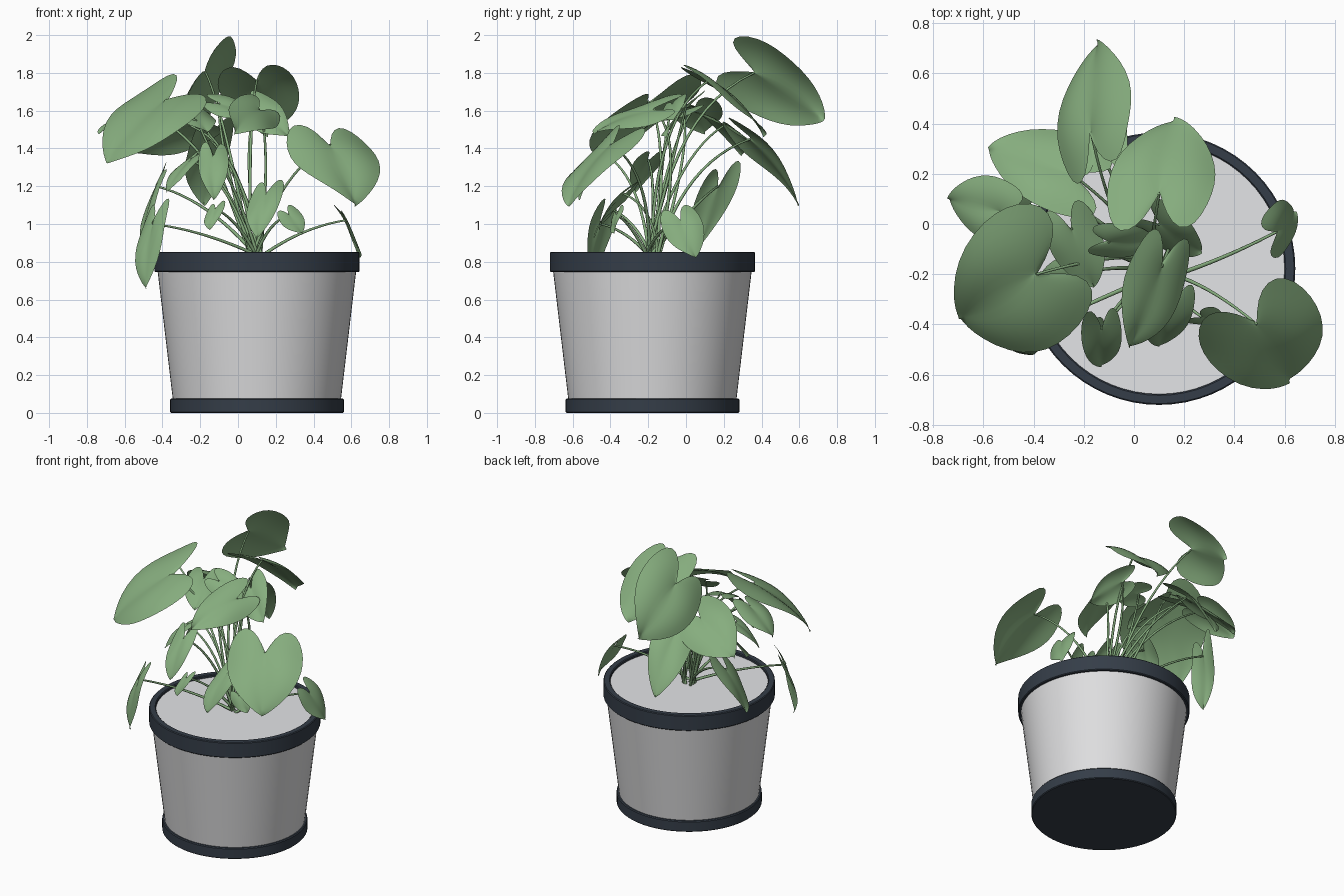
import bpy
import bmesh
import math
import random
from mathutils import Vector

random.seed(4)
if "Cube" in bpy.data.objects:
    bpy.data.objects.remove(bpy.data.objects["Cube"])


def make_material(name, color):
    mat = bpy.data.materials.new(name)
    mat.use_nodes = True
    rgba = (*color, 1)
    mat.diffuse_color = rgba
    mat.node_tree.nodes["Principled BSDF"].inputs["Base Color"].default_value = rgba
    return mat


GREY = make_material("pale_grey", (0.73, 0.73, 0.74))
WHITE = make_material("off_white", (0.82, 0.83, 0.85))
NAVY = make_material("dark_navy", (0.035, 0.047, 0.065))
GREEN = make_material("leaf_green", (0.24, 0.42, 0.21))
POT = Vector((0.1, -0.178, 0))


def finish(name, bm, mat, angle):
    mesh = bpy.data.meshes.new(name)
    bm.to_mesh(mesh)
    bm.free()
    mesh.materials.append(mat)
    obj = bpy.data.objects.new(name, mesh)
    bpy.context.collection.objects.link(obj)
    bpy.ops.object.select_all(action="DESELECT")
    obj.select_set(True)
    bpy.context.view_layer.objects.active = obj
    bpy.ops.object.shade_smooth_by_angle(angle=math.radians(angle))
    return obj


def lathe(name, profile, mat, steps=64):
    """Spin a (radius, height) profile around the pot axis."""
    bm = bmesh.new()
    verts = [bm.verts.new(POT + Vector((r, 0, z))) for r, z in profile]
    edges = [bm.edges.new(pair) for pair in zip(verts, verts[1:])]
    bmesh.ops.spin(bm, geom=verts + edges, cent=POT, axis=(0, 0, 1),
                   angle=math.tau, steps=steps, use_duplicate=False)
    bmesh.ops.remove_doubles(bm, verts=bm.verts, dist=0.0005)
    bmesh.ops.recalc_face_normals(bm, faces=bm.faces)
    return finish(name, bm, mat, 35)


# Pot: base foot, tapered wall, top surface and rim band
lathe("pot_foot", [(0, 0), (0.455, 0), (0.46, 0.005), (0.46, 0.07), (0.455, 0.076), (0, 0.076)], NAVY)
lathe("pot_wall", [(0.445, 0.07), (0.528, 0.77)], GREY)
lathe("pot_top", [(0.502, 0.825), (0.502, 0.835), (0, 0.835)], WHITE)
lathe("pot_rim", [(0.5, 0.745), (0.538, 0.745), (0.543, 0.75), (0.543, 0.848),
                  (0.538, 0.853), (0.505, 0.853), (0.5, 0.848), (0.5, 0.745)], NAVY)

# Half outline of a heart leaf: (across, along), from notch to tip
HEART = [(0, 0), (0.2, -0.25), (0.48, -0.4), (0.78, -0.34), (0.97, -0.1), (1.03, 0.15),
         (0.96, 0.4), (0.75, 0.64), (0.42, 0.84), (0.15, 0.96), (0, 1)]
COLS = 4


def leaf(name, joint, tip, half):
    """Heart leaf from its stem joint to its tip; half is the half-width vector."""
    joint, tip, half = Vector(joint), Vector(tip), Vector(half)
    along = tip - joint
    normal = half.cross(along).normalized()
    outward = (joint + tip) / 2 - POT
    outward.z = 0
    if normal.dot(outward.normalized() * 0.5 + Vector((0, 0, 1))) < 0:
        normal.negate()
    phase = random.uniform(0, math.tau)
    bm = bmesh.new()
    for side in (-1, 1):
        grid = []
        for i, (across, v_edge) in enumerate(HEART):
            t = i / (len(HEART) - 1)
            row = []
            for k in range(COLS + 1):
                f = k / COLS
                u, v = across * f, t + (v_edge - t) * f
                bend = along.length * (0.2 * v * (1 - v) + 0.04 * f * math.sin(5 * v + side + phase))
                fold = half.length * (0.3 * u - 0.4 * u * u)
                row.append(bm.verts.new(joint + along * v + half * u * side + normal * (bend + fold)))
            grid.append(row)
        for a, b in zip(grid, grid[1:]):
            for k in range(COLS):
                quad = [a[k], b[k], b[k + 1], a[k + 1]]
                bm.faces.new(quad if side > 0 else quad[::-1])
    bmesh.ops.remove_doubles(bm, verts=bm.verts, dist=0.0005)
    bmesh.ops.dissolve_degenerate(bm, edges=bm.edges, dist=0.0005)
    if sum((f.normal_update() or f.normal.dot(normal)) for f in bm.faces) < 0:
        bmesh.ops.reverse_faces(bm, faces=bm.faces)
    obj = finish(name, bm, GREEN, 80)
    sub = obj.modifiers.new("soften", "SUBSURF")
    sub.levels = sub.render_levels = 1


# Leaves: joint, tip and half-width vector
UPPER = {
    "leaf_top": ((-0.17, 0.36, 1.8), (-0.14, 0.73, 1.55), (0.14, 0.07, 0.17)),
    "leaf_back": ((0.1, 0.12, 1.76), (0.16, 0.42, 1.47), (0.21, 0.0, 0.0)),
    "leaf_large_right": ((-0.39, -0.2, 1.65), (-0.7, -0.38, 1.33), (0.13, -0.25, -0.09)),
    "leaf_far_right": ((-0.53, 0.05, 1.62), (-0.74, 0.1, 1.48), (0.0, 0.13, 0.02)),
    "leaf_back_right": ((-0.25, 0.2, 1.52), (-0.58, 0.3, 1.37), (0.06, 0.15, -0.09)),
    "leaf_back_low": ((-0.15, 0.34, 1.45), (-0.18, 0.6, 1.1), (0.12, 0.04, 0.03)),
    "leaf_large_left": ((0.49, -0.4, 1.42), (0.62, -0.63, 1.1), (0.22, 0.1, 0.0)),
    "leaf_centre": ((0.11, -0.17, 1.61), (-0.02, -0.49, 1.48), (0.11, -0.04, -0.07)),
    "leaf_centre_right": ((-0.1, -0.07, 1.64), (0.08, -0.06, 1.55), (0.02, 0.07, 0.05)),
    "leaf_centre_left": ((0.1, 0.0, 1.62), (0.27, -0.11, 1.46), (0.06, 0.06, 0.07)),
    "leaf_inner_right": ((-0.25, -0.02, 1.6), (-0.16, -0.25, 1.48), (0.1, 0.04, 0.0)),
}
LOWER = {
    "leaf_front_right": ((-0.13, -0.42, 1.36), (-0.13, -0.57, 1.13), (0.08, 0.0, 0.0)),
    "leaf_front": ((0.15, -0.33, 1.16), (0.1, -0.49, 0.93), (0.09, 0.0, 0.02)),
    "leaf_small_front": ((-0.12, -0.4, 1.08), (-0.15, -0.46, 0.97), (0.05, 0.0, 0.02)),
    "leaf_small_left": ((0.27, -0.37, 1.05), (0.34, -0.38, 0.95), (0.05, 0.03, 0.03)),
    "leaf_low_left": ((0.57, -0.03, 1.02), (0.64, 0.05, 0.82), (0.02, -0.1, -0.03)),
    "leaf_hanging": ((-0.45, -0.45, 1.0), (-0.49, -0.5, 0.66), (0.07, -0.05, 0.03)),
    "leaf_low_right": ((-0.43, 0.17, 1.2), (-0.51, 0.07, 0.88), (0.0, 0.11, 0.04)),
    "leaf_mid_right": ((-0.25, -0.2, 1.34), (-0.38, -0.27, 1.17), (0.04, -0.07, 0.0)),
}

# Stems: arched tubes fanning out from the middle of the pot
curve = bpy.data.curves.new("stems", "CURVE")
curve.dimensions = "3D"
curve.bevel_depth = 0.008
curve.bevel_resolution = 1
curve.use_fill_caps = True
curve.materials.append(GREEN)
STEPS = 12
for name, spec in {**UPPER, **LOWER}.items():
    leaf(name, *spec)
    end, tip = Vector(spec[0]), Vector(spec[1])
    spread = Vector((random.uniform(-0.04, 0.04), random.uniform(-0.04, 0.04), 0.83))
    start = POT + spread
    # the arch leans so that the stem enters the leaf along its midrib
    bend = start.lerp(end, 0.55) - (tip - end) * 0.5
    bend.z = start.z + (end.z - start.z) * 0.8
    spline = curve.splines.new("POLY")
    spline.points.add(STEPS)
    for i, point in enumerate(spline.points):
        t = i / STEPS
        pos = start * (1 - t) ** 2 + bend * 2 * t * (1 - t) + end * t * t
        point.co = (*pos, 1)
        point.radius = 1.2 - 0.5 * t
    spline.use_smooth = True
stems = bpy.data.objects.new("stems", curve)
bpy.context.collection.objects.link(stems)
